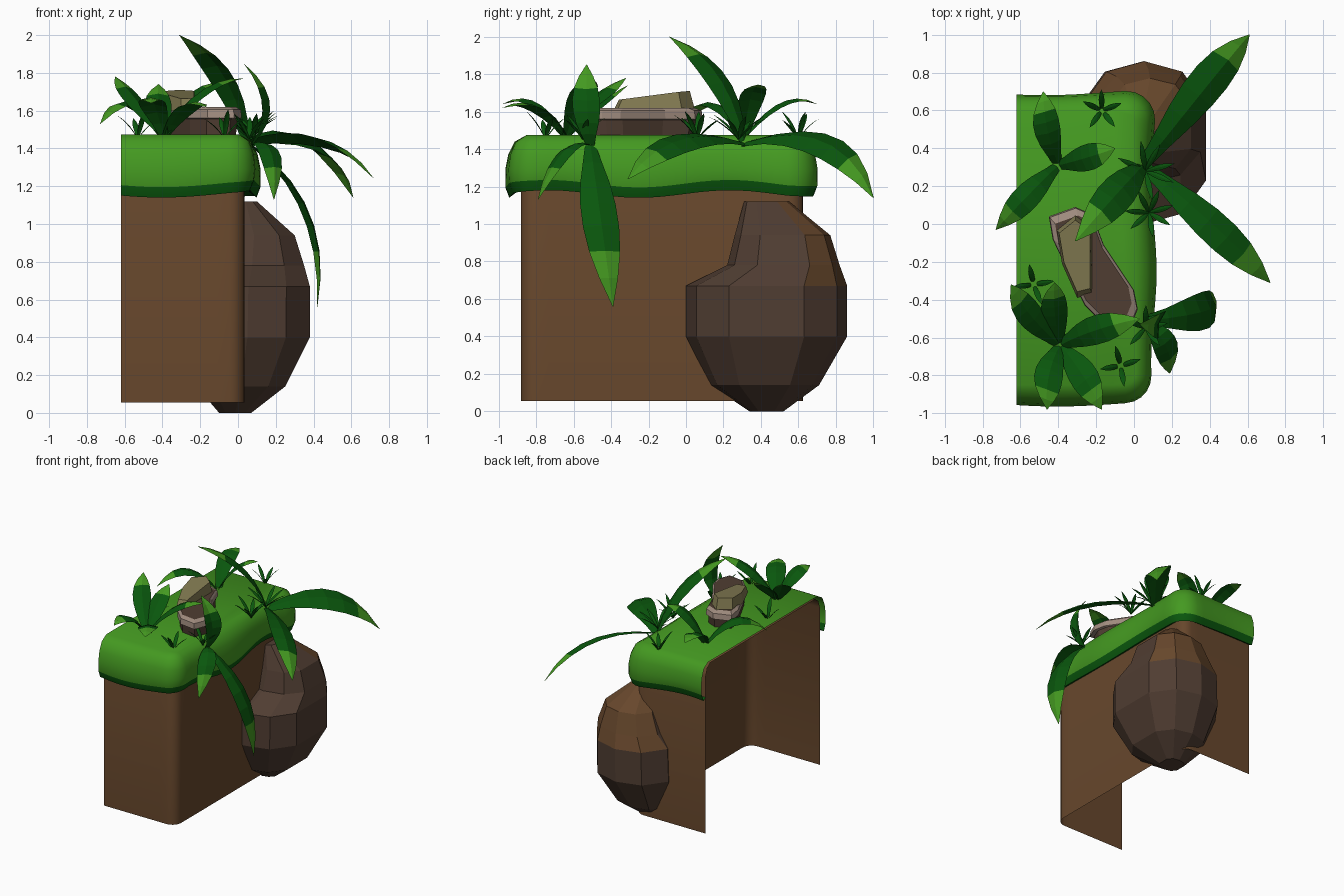
import bpy, math, random
from mathutils import Vector

random.seed(4)
cube = bpy.data.objects.get("Cube")
if cube:
    bpy.data.objects.remove(cube, do_unlink=True)


def material(name, r, g, b):
    m = bpy.data.materials.new(name)
    m.use_nodes = True
    m.diffuse_color = (r, g, b, 1)
    m.node_tree.nodes["Principled BSDF"].inputs["Base Color"].default_value = (r, g, b, 1)
    return m


EARTH = material("earth brown", .135, .063, .025)
GRASS = material("grass green", .058, .32, .015)
LEAF = material("leaf green", .003, .095, .004)
STONE = material("dark stone", .08, .047, .032)
PALE = material("pale stone", .35, .26, .21)
MOSS = material("khaki stone", .23, .2, .085)


def build(name, verts, faces, mats, rule=None, smooth=False):
    """Make a mesh object; rule(polygon) picks the material slot."""
    mesh = bpy.data.meshes.new(name)
    mesh.from_pydata(verts, [], faces)
    for m in mats:
        mesh.materials.append(m)
    mesh.update()
    if rule:
        for p in mesh.polygons:
            p.material_index = rule(p)
    ob = bpy.data.objects.new(name, mesh)
    bpy.context.collection.objects.link(ob)
    if smooth:
        bpy.ops.object.select_all(action='DESELECT')
        ob.select_set(True)
        bpy.context.view_layer.objects.active = ob
        bpy.ops.object.shade_smooth_by_angle(angle=math.radians(50))
    return ob


def skin(rings, closed=True, cap_bottom=False, cap_top=True):
    """Join equal rings of points, listed upward and counter-clockwise."""
    n = len(rings[0])
    verts = [p for ring in rings for p in ring]
    faces = []
    for k in range(len(rings) - 1):
        for i in range(n if closed else n - 1):
            j = (i + 1) % n
            faces.append((k * n + i, k * n + j, k * n + n + j, k * n + n + i))
    if cap_bottom:
        faces.append(tuple(reversed(range(n))))
    if cap_top:
        faces.append(tuple(range(len(verts) - n, len(verts))))
    return verts, faces


# U-shaped plan with rounded corners, open on the -x side: (x, y, nx, ny)
LEFT, RIGHT, FRONT, BACK, RAD = -.62, .035, -.88, .625, .08
plan = [(LEFT + (RIGHT - RAD - LEFT) * i / 9, FRONT, 0, -1) for i in range(9)]
for cy, start in ((FRONT + RAD, -90), (BACK - RAD, 0)):
    for i in range(6):
        a = math.radians(start + 18 * i)
        c, s = math.cos(a), math.sin(a)
        plan.append((RIGHT - RAD + RAD * c, cy + RAD * s, c, s))
    if start < 0:
        plan += [(RIGHT, FRONT + RAD + (BACK - FRONT - 2 * RAD) * i / 20, 1, 0) for i in range(1, 20)]
plan += [(RIGHT - RAD + (LEFT - RIGHT + RAD) * i / 9, BACK, 0, 1) for i in range(1, 10)]

# Earth wall
wall = [[(x + nx * o, y + ny * o, z) for x, y, nx, ny in plan]
        for o, z in ((0, .055), (0, 1.37), (-.02, 1.43), (-.06, 1.46))]
build("earth_wall", *skin(wall, closed=False), [EARTH], smooth=True)

# Grass cap with a wavy overhang and a dark lower lip
rings = []
for o, z, sway in ((.0, 1.19, .3), (.045, 1.16, 1), (.066, 1.215, 1), (.07, 1.29, .8),
                   (.058, 1.37, .6), (.028, 1.44, .3), (-.03, 1.475, 0)):
    ring = []
    for x, y, nx, ny in plan:
        w = math.sin(6.5 * y + 5 * (x - RIGHT) + 3.2) * sway
        ring.append((x + nx * (o + .018 * w), y + ny * (o + .018 * w), z - (.02 * w if z < 1.25 else 0)))
    rings.append(ring)
build("grass_cap", *skin(rings, closed=False), [GRASS, LEAF],
      lambda p: int(p.index < 2 * (len(plan) - 1)), smooth=True)


def power(v, e):
    return math.copysign(abs(v) ** e, v)


# Large side boulder: height, x range, y range of each ring
rings = []
for z, x0, x1, y0, y1 in ((0, -.1, .07, .34, .52), (.14, -.22, .25, .13, .71),
                          (.40, -.28, .38, 0, .86), (.67, -.27, .38, 0, .86),
                          (.78, -.2, .35, .22, .82), (.94, -.13, .3, .26, .77),
                          (1.12, -.02, .1, .31, .55)):
    ring = []
    for i in range(10):
        a = math.radians(18 + 36 * i)
        ring.append(((x0 + x1) / 2 + (x1 - x0) / 2 * math.cos(a) / math.cos(math.radians(18)),
                     (y0 + y1) / 2 + (y1 - y0) / 2 * power(math.sin(a), .65), z))
    rings.append(ring)
build("side_boulder", *skin(rings, cap_bottom=True), [STONE, EARTH],
      lambda p: int(p.normal.y > .3 and p.center.z > .66))

# Flat stone lying on the grass, with a pale ledge
outline = [(-.45, .04), (-.43, -.08), (-.34, -.27), (-.26, -.43), (-.16, -.53), (-.02, -.55),
           (.02, -.45), (0, -.35), (-.16, -.11), (-.22, .05), (-.31, .09)]


def scaled(points, f, z):
    cx = sum(p[0] for p in points) / len(points)
    cy = sum(p[1] for p in points) / len(points)
    return [(cx + (x - cx) * f, cy + (y - cy) * f, z) for x, y in points]


rings = [scaled(outline, f, z) for f, z in ((.86, 1.45), (.9, 1.555), (1, 1.56), (.98, 1.605), (.86, 1.62))]
count = len(outline)
build("flat_stone", *skin(rings), [STONE, PALE], lambda p: int(count <= p.index < 4 * count))

# Khaki crown on the flat stone
crown = [(-.41, -.03), (-.38, -.21), (-.3, -.39), (-.22, -.37), (-.22, -.02), (-.31, .05)]
top = [(x, y, 1.71 + .13 * min(y, 0)) for x, y, z in scaled(crown, .86, 0)]
build("stone_crown", *skin([scaled(crown, 1, 1.6), top]), [MOSS])

# Folded leaves
SHAPE = [.3, .55, .82, .98, 1, .86, .52, .02]


def leaf(verts, faces, base, mid, tip, width, roll=0):
    base, mid, tip = Vector(base), Vector(mid), Vector(tip)
    ctrl = 2 * mid - (base + tip) / 2
    out = (mid - base) * Vector((1, 1, 0))
    side = Vector((-out.y, out.x, 0)).normalized() * math.cos(roll) + Vector((0, 0, math.sin(roll)))
    start, last = len(verts), len(SHAPE) - 1
    for i, w in enumerate(SHAPE):
        t = i / last
        p = base * (1 - t) ** 2 + ctrl * 2 * t * (1 - t) + tip * t * t
        along = (ctrl - base) * (1 - t) + (tip - ctrl) * t
        up = along.cross(side).normalized()
        h = width * w / 2
        verts += [p + side * h - up * h * .12, p + up * h * .12, p - side * h - up * h * .12]
    for i in range(last):
        a = start + 3 * i
        faces += [(a, a + 1, a + 4, a + 3), (a + 1, a + 2, a + 5, a + 4)]


def plant(name, base, leaves, width):
    verts, faces = [], []
    for mid, tip, scale, roll in leaves:
        leaf(verts, faces, base, mid, tip, width * scale, roll)
    per = 2 * (len(SHAPE) - 1)
    build(name, verts, faces, [LEAF, GRASS], lambda p: int(p.index % per >= per - 4))


plant("front_plant", (-.39, -.64, 1.46), [
    ((-.55, -.48, 1.66), (-.65, -.32, 1.78), 1, 0),
    ((-.42, -.46, 1.63), (-.42, -.31, 1.74), 1, 0),
    ((-.2, -.56, 1.69), (.03, -.5, 1.77), 1.1, 0),
    ((-.27, -.8, 1.62), (-.17, -.98, 1.62), 1.1, 0),
    ((-.45, -.8, 1.64), (-.46, -.98, 1.64), 1.1, 0)], .14)
plant("back_plant", (-.4, .31, 1.46), [
    ((-.46, .51, 1.64), (-.48, .7, 1.64), 1, 0),
    ((-.25, .35, 1.68), (-.1, .4, 1.74), 1, 0),
    ((-.57, .14, 1.64), (-.73, -.03, 1.53), 1, 0)], .14)
plant("arching_plant", (.05, .31, 1.43), [
    ((.38, .73, 1.43), (.61, 1, 1.14), 1.15, .45),
    ((.44, -.03, 1.44), (.72, -.31, 1.24), 1, -.4),
    ((-.09, .16, 1.79), (-.31, -.09, 2), 1, 0)], .19)
plant("hanging_plant", (.07, -.51, 1.42), [
    ((.37, -.46, 1.05), (.42, -.39, .56), 1.15, 0),
    ((.14, -.53, 1.63), (.03, -.53, 1.85), .9, 0),
    ((.17, -.65, 1.38), (.19, -.79, 1.13), .8, 0)], .17)

# Small grass tufts: x, y, blade count, reach
for k, (x, y, blades, reach) in enumerate([(-.53, -.32, 4, .11), (-.07, -.75, 4, .11), (-.17, .6, 5, .11),
                                           (.08, .06, 7, .13), (.06, .28, 8, .16), (.06, -.55, 5, .12)]):
    verts, faces = [], []
    for i in range(blades):
        a = math.tau * i / blades + random.uniform(.1, .4)
        dx, dy = math.cos(a) * reach, math.sin(a) * reach
        rise = random.uniform(.08, .14)
        leaf(verts, faces, (x, y, 1.45), (x + dx * .45, y + dy * .45, 1.46 + rise * .6),
             (x + dx, y + dy, 1.47 + rise), .03)
    build(f"grass_tuft_{k + 1}", verts, faces, [LEAF])
